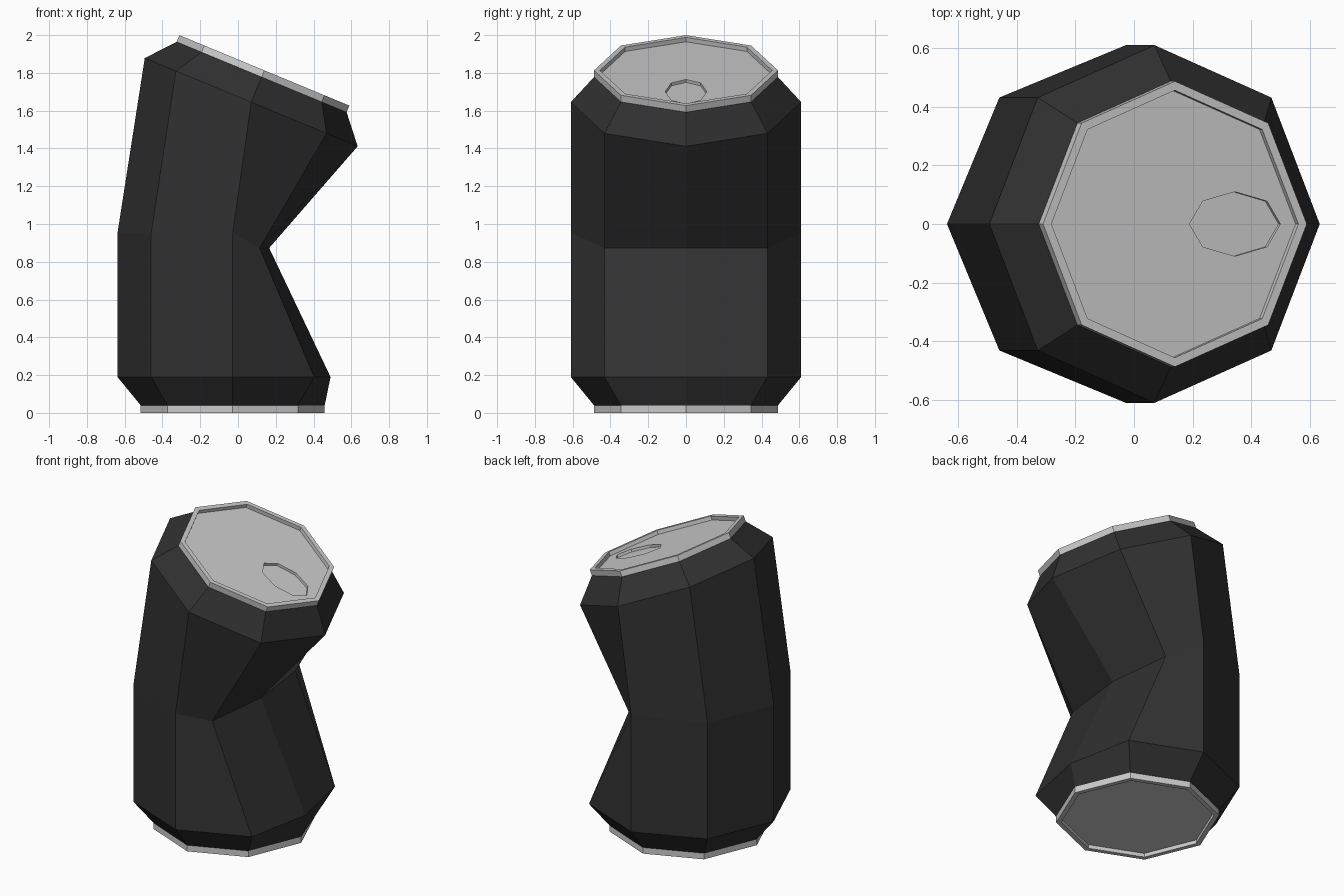
import bpy, bmesh
from math import cos, sin, pi, radians
from mathutils import Matrix, Vector

if "Cube" in bpy.data.objects:
    bpy.data.objects.remove(bpy.data.objects["Cube"])

SIDES = 8
BASE_X = -0.028
R_BODY, R_RIM, R_INNER = 0.61, 0.487, 0.456

# Frame of the bent upper half: origin at the upper shoulder, tilted towards +x
TILT = Matrix.Translation((0.07, 0, 1.645)) @ Matrix.Rotation(radians(22.5), 4, 'Y')
BASE = Matrix.Translation((BASE_X, 0, 0))


def ring(radius, z, frame, rx=None, cx=0):
    """Octagonal ring of points at height z in the given frame."""
    rx = rx or radius
    return [frame @ Vector((cx + rx * cos(2 * pi * i / SIDES),
                            radius * sin(2 * pi * i / SIDES), z)) for i in range(SIDES)]


def add_loop(bm, points):
    return [bm.verts.new(p) for p in points]


def bridge(bm, loops):
    for a, b in zip(loops, loops[1:]):
        for i in range(SIDES):
            j = (i + 1) % SIDES
            bm.faces.new((a[i], a[j], b[j], b[i]))


def finish(bm, name, mat=None):
    bmesh.ops.recalc_face_normals(bm, faces=bm.faces[:])
    mesh = bpy.data.meshes.new(name)
    bm.to_mesh(mesh)
    bm.free()
    obj = bpy.data.objects.new(name, mesh)
    bpy.context.collection.objects.link(obj)
    if mat:
        mesh.materials.append(mat)
    return obj


black = bpy.data.materials.new("black_paint")
black.diffuse_color = (0.03, 0.03, 0.03, 1)
black.use_nodes = True
black.node_tree.nodes["Principled BSDF"].inputs["Base Color"].default_value = black.diffuse_color

# Can body: lower shoulder, dented waist, tilted upper shoulder
lower = ring(R_BODY, 0.19, BASE)
lower[0].x = 0.49
waist = ring(R_BODY, 0.952, BASE)
for i, x in ((0, 0.165), (1, 0.115), (7, 0.115)):
    waist[i].x, waist[i].z = x, 0.873
bm = bmesh.new()
bridge(bm, [add_loop(bm, r) for r in (
    ring(R_RIM, 0.04, BASE), lower, waist,
    ring(R_BODY, 0, TILT), ring(R_RIM, 0.144, TILT))])
finish(bm, "can_body", black)

# Base: rim with a recessed bottom
bm = bmesh.new()
loops = [add_loop(bm, ring(r, z, BASE)) for r, z in (
    (R_RIM, 0.04), (R_RIM, 0), (R_INNER, 0), (R_INNER, 0.025))]
bridge(bm, loops)
bm.faces.new(loops[-1])
finish(bm, "can_base")

# Lid: rim, recessed panel and sunken drinking hole
TOP = 0.182
bm = bmesh.new()
rim = [add_loop(bm, ring(r, z, TILT)) for r, z in (
    (R_RIM, 0.144), (R_RIM, TOP), (R_INNER, TOP), (R_INNER, TOP - 0.025))]
bridge(bm, rim)
hole = [add_loop(bm, ring(0.11, TOP - d, TILT, rx=0.168, cx=0.232)) for d in (0.025, 0.042)]
bridge(bm, hole)
bm.faces.new(hole[-1])
panel_edges = [bm.edges.get((l[i], l[(i + 1) % SIDES]))
               for l in (rim[-1], hole[0]) for i in range(SIDES)]
normal = TILT.to_3x3() @ Vector((0, 0, 1))
bmesh.ops.triangle_fill(bm, use_beauty=True, edges=panel_edges, normal=normal)
finish(bm, "can_lid")
